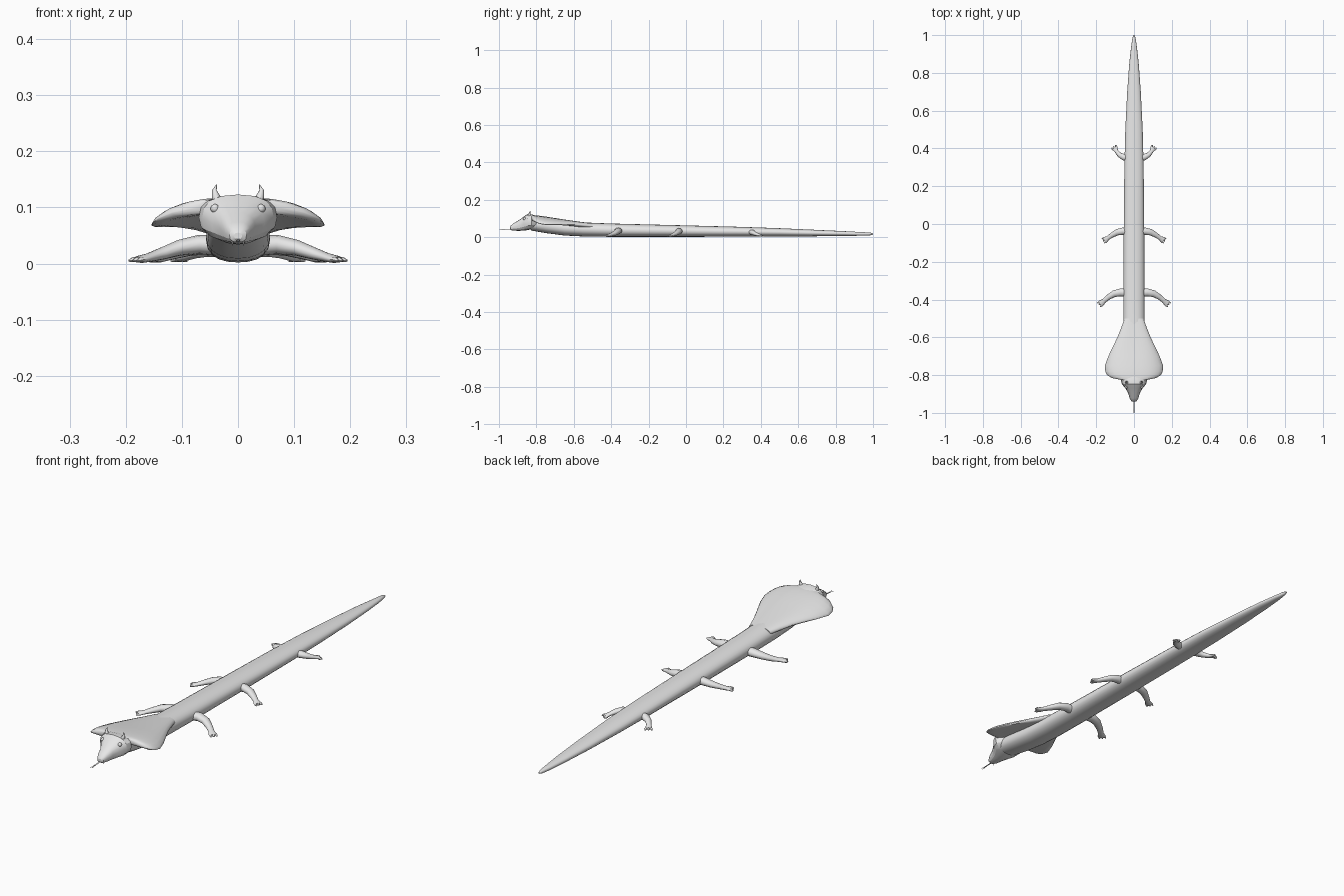
import bpy, bmesh, math
from mathutils import Vector

if "Cube" in bpy.data.objects:
    bpy.data.objects.remove(bpy.data.objects["Cube"])

grey = bpy.data.materials.new("grey_scales")
grey.diffuse_color = (0.8, 0.8, 0.8, 1)
grey.use_nodes = True
grey.node_tree.nodes["Principled BSDF"].inputs["Base Color"].default_value = grey.diffuse_color


def loft(name, rings, angle=40):
    """Skin a list of equal-length point rings and close both ends."""
    bm = bmesh.new()
    rows = [[bm.verts.new(p) for p in ring] for ring in rings]
    n = len(rows[0])
    for a, b in zip(rows, rows[1:]):
        for i in range(n):
            j = (i + 1) % n
            bm.faces.new((a[i], a[j], b[j], b[i]))
    bm.faces.new(rows[0])
    bm.faces.new(rows[-1])
    bmesh.ops.recalc_face_normals(bm, faces=bm.faces)
    me = bpy.data.meshes.new(name)
    bm.to_mesh(me)
    bm.free()
    ob = bpy.data.objects.new(name, me)
    bpy.context.collection.objects.link(ob)
    me.materials.append(grey)
    bpy.ops.object.select_all(action='DESELECT')
    ob.select_set(True)
    bpy.context.view_layer.objects.active = ob
    bpy.ops.object.shade_smooth_by_angle(angle=math.radians(angle))
    return ob


def oval(y, w, zb, zt, power=2.0, n=20):
    """Upright (super)elliptical section across the body."""
    pts = []
    for i in range(n):
        a = 2 * math.pi * i / n
        c, s = math.cos(a), math.sin(a)
        x = math.copysign(abs(c) ** (2 / power), c) * w
        z = math.copysign(abs(s) ** (2 / power), s) * (zt - zb) / 2
        pts.append((x, y, (zt + zb) / 2 + z))
    return pts


def tube(name, path, n=10, side=1):
    """Tube along (x, y, z, width radius, height radius) points."""
    pts = [Vector((p[0] * side, p[1], p[2])) for p in path]
    rings = []
    for i, p in enumerate(path):
        t = (pts[min(i + 1, len(pts) - 1)] - pts[max(i - 1, 0)]).normalized()
        ref = Vector((0, 1, 0)) if abs(t.z) > 0.8 else Vector((0, 0, 1))
        u = t.cross(ref).normalized()
        v = u.cross(t)
        rings.append([pts[i] + u * p[3] * math.cos(2 * math.pi * k / n)
                      + v * p[4] * math.sin(2 * math.pi * k / n) for k in range(n)])
    return loft(name, rings, 60)


# Long body tapering into the tail
body = [(-.83, .052, .036, .108), (-.75, .055, .022, .098), (-.65, .057, .009, .086),
        (-.55, .057, .004, .079), (-.4, .056, .002, .073), (0, .054, .002, .063),
        (.3, .051, .003, .055), (.5, .046, .004, .048), (.7, .036, .005, .039),
        (.85, .025, .007, .032), (.94, .015, .008, .027), (.985, .008, .01, .025),
        (1, .003, .014, .02)]
loft("body", [oval(*r, power=2.2) for r in body])

# Spread hood: a thin drooping plate that rises towards the head
hood = [(-.825, .07, .117), (-.815, .118, .117), (-.80, .142, .116), (-.78, .152, .114),
        (-.75, .154, .110), (-.70, .136, .102), (-.65, .112, .094), (-.60, .088, .087),
        (-.55, .068, .080), (-.50, .05, .074)]


def hood_ring(y, w, zt, n=12):
    top, low = [], []
    for i in range(n + 1):
        x = -w * math.cos(math.pi * i / n)
        mid = zt - .014 - .028 * (abs(x) / .155) ** 3
        half = .0135 * (1 - (x / w) ** 4) ** .5 + .0008
        top.append((x, y, mid + half))
        low.append((x, y, mid - half))
    return top + low[::-1]


loft("hood", [hood_ring(*r) for r in hood])

# Wedge-shaped head
head = [(-.795, .05, .05, .113), (-.825, .07, .043, .122), (-.848, .064, .038, .123),
        (-.868, .047, .035, .110), (-.895, .031, .034, .090), (-.922, .023, .035, .074),
        (-.937, .015, .038, .062), (-.941, .007, .043, .055)]
loft("head", [oval(*r, power=2.5, n=16) for r in head], 25)

# Forked tongue
tube("tongue", [(0, -.92, .043, .004, .002), (0, -.97, .041, .003, .0015)], 6)

# Legs: y of shoulder, (x, y offset, z, radii) along the limb
front_leg = [(.03, 0, .032, .021, .018), (.07, .003, .034, .021, .017),
             (.105, -.004, .028, .018, .014), (.135, -.022, .018, .014, .011),
             (.158, -.041, .011, .012, .008), (.172, -.053, .008, .017, .007),
             (.180, -.059, .007, .016, .005)]
middle_leg = [(.03, 0, .03, .019, .017), (.06, .002, .032, .019, .016),
              (.09, -.004, .026, .017, .013), (.118, -.02, .017, .013, .010),
              (.138, -.034, .010, .011, .008), (.150, -.042, .008, .016, .006),
              (.157, -.046, .007, .015, .005)]
rear_leg = [(.025, -.008, .026, .018, .015), (.055, -.004, .026, .017, .014),
            (.077, .008, .020, .013, .011), (.092, .026, .013, .010, .008),
            (.100, .040, .009, .014, .006), (.104, .046, .008, .013, .005)]

for side, tag in ((1, "left"), (-1, "right")):
    for name, y0, limb in (("front", -.365, front_leg), ("middle", -.04, middle_leg),
                           ("rear", .358, rear_leg)):
        path = [(x, y0 + y, z, a, b) for x, y, z, a, b in limb]
        tube(f"{name}_leg_{tag}", path, 12, side)
        # Three stubby toes fanned out from the foot
        a, b = Vector(path[-2][:2]), Vector(path[-1][:2])
        d = (b - a).normalized()
        across = Vector((-d.y, d.x))
        for k in (-1, 0, 1):
            s = a + across * .010 * k
            e = b + d * .008 + across * .013 * k
            tube(f"{name}_toe_{tag}_{k + 2}",
                 [(s.x, s.y, .008, .005, .005), (*((s + e) / 2), .007, .0055, .005),
                  (e.x, e.y, .005, .002, .002)], 6, side)
    # Curved horn, eye, fang and tongue tip
    tube(f"horn_{tag}", [(.036, -.838, .110, .010, .010), (.040, -.838, .121, .007, .007),
                         (.042, -.836, .131, .004, .004), (.038, -.833, .141, .0006, .0006)],
         8, side)
    bpy.ops.mesh.primitive_uv_sphere_add(segments=12, ring_count=8, radius=.008,
                                         location=(side * .041, -.863, .098))
    eye = bpy.context.object
    eye.name = f"eye_{tag}"
    eye.data.materials.append(grey)
    bpy.ops.object.shade_smooth()
    tube(f"fang_{tag}", [(.010, -.932, .042, .003, .003), (.010, -.933, .032, .0005, .0005)],
         6, side)
    tube(f"tongue_tip_{tag}", [(.0005, -.967, .041, .002, .0015),
                               (.004, -1.0, .039, .0008, .0006)], 6, side)
